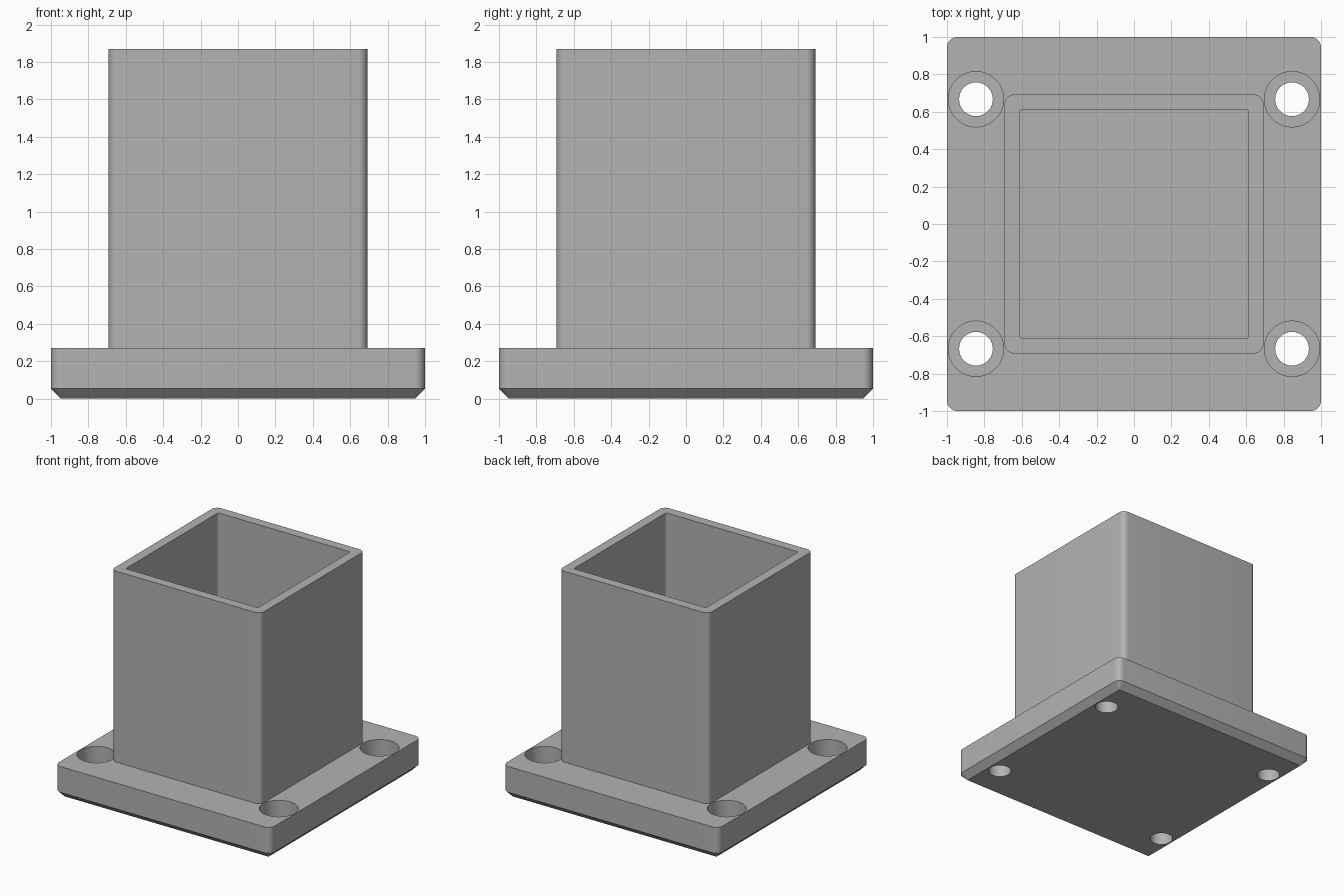
import bpy, bmesh
from math import cos, sin, pi, radians

if "Cube" in bpy.data.objects:
    bpy.data.objects.remove(bpy.data.objects["Cube"])

grey = bpy.data.materials.new("plain grey")
grey.use_nodes = True
colour = (0.45, 0.45, 0.45, 1)
grey.diffuse_color = colour
grey.node_tree.nodes["Principled BSDF"].inputs["Base Color"].default_value = colour

PLATE_TOP = 0.27
TUBE_TOP = 1.87
SEGMENTS = 8


def rounded_square(half, radius):
    """Outline of a square with rounded corners."""
    points = []
    for corner in range(4):
        middle = pi / 4 + corner * pi / 2
        cx = (half - radius) * (1 if cos(middle) > 0 else -1)
        cy = (half - radius) * (1 if sin(middle) > 0 else -1)
        for i in range(SEGMENTS + 1):
            a = corner * pi / 2 + i * pi / 2 / SEGMENTS
            points.append((cx + radius * cos(a), cy + radius * sin(a)))
    return points


def circle(radius, sides=64):
    return [(radius * cos(2 * pi * i / sides), radius * sin(2 * pi * i / sides))
            for i in range(sides)]


def loft(name, sections, capped=True, at=(0, 0)):
    """Join (outline, height) sections with quads, optionally capping the ends."""
    bm = bmesh.new()
    rings = [[bm.verts.new((x + at[0], y + at[1], z)) for x, y in outline]
             for outline, z in sections]
    for low, high in zip(rings, rings[1:]):
        n = len(low)
        for i in range(n):
            j = (i + 1) % n
            bm.faces.new((low[i], low[j], high[j], high[i]))
    if capped:
        bm.faces.new(rings[0][::-1])
        bm.faces.new(rings[-1])
    mesh = bpy.data.meshes.new(name)
    bm.to_mesh(mesh)
    bm.free()
    mesh.materials.append(grey)
    obj = bpy.data.objects.new(name, mesh)
    bpy.context.collection.objects.link(obj)
    return obj


def activate(obj):
    bpy.ops.object.select_all(action='DESELECT')
    obj.select_set(True)
    bpy.context.view_layer.objects.active = obj


# Base plate with a chamfered underside
plate = loft("base_plate", [(rounded_square(0.946, 0.002), 0),
                            (rounded_square(1, 0.055), 0.054),
                            (rounded_square(1, 0.055), PLATE_TOP)])

# Counterbored screw holes, one near each corner
bore, hole = circle(0.148), circle(0.09)
for x in (-0.845, 0.845):
    for y in (-0.667, 0.667):
        cutter = loft("screw_hole_cutter", [(hole, -0.1), (hole, 0.11),
                                            (bore, 0.11), (bore, 0.4)], at=(x, y))
        cutter.hide_render = True
        cut = plate.modifiers.new("screw_hole", 'BOOLEAN')
        cut.operation = 'DIFFERENCE'
        cut.solver = 'EXACT'
        cut.object = cutter
        activate(plate)
        bpy.ops.object.modifier_apply(modifier=cut.name)
        bpy.data.objects.remove(cutter)

# Square socket tube, open at the top, standing on the plate
outer, inner = rounded_square(0.692, 0.05), rounded_square(0.613, 0.018)
tube = loft("socket_tube", [(outer, PLATE_TOP), (outer, TUBE_TOP),
                            (inner, TUBE_TOP), (inner, PLATE_TOP)], capped=False)

for part in (plate, tube):
    activate(part)
    bpy.ops.object.shade_smooth_by_angle(angle=radians(30))
